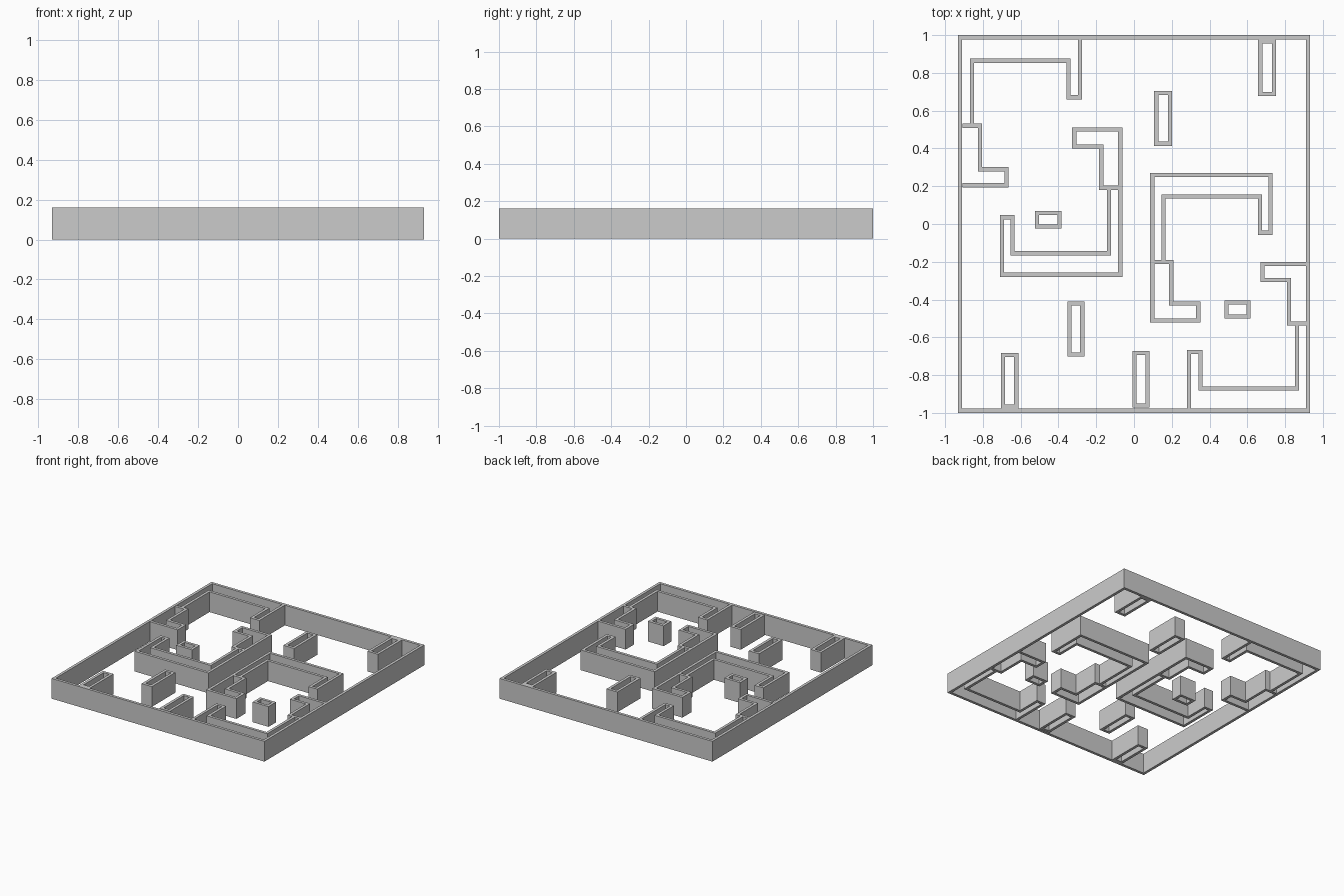
import bpy, bmesh
from mathutils import Vector

if "Cube" in bpy.data.objects:
    bpy.data.objects.remove(bpy.data.objects["Cube"])

H = 0.16          # wall height
T = 0.022         # wall thickness
SHIFT = Vector((0.004, -0.004))


def wall(name, pts, closed=False, shift=SHIFT):
    """Upright wall of constant thickness following a mitred centre line."""
    p = [Vector(q) + shift for q in pts]
    n = len(p)
    segs = n if closed else n - 1
    normals = []
    for i in range(segs):
        d = (p[(i + 1) % n] - p[i]).normalized()
        normals.append(Vector((-d.y, d.x)))
    bm = bmesh.new()
    rows = []
    for i in range(n):
        a = normals[i - 1] if (closed or i > 0) else normals[0]
        b = normals[i] if i < segs else normals[-1]
        off = (a + b) / (1 + a.dot(b)) * T / 2
        l, r = p[i] + off, p[i] - off
        rows.append([bm.verts.new((*c, z)) for c, z in ((l, 0), (r, 0), (r, H), (l, H))])
    for i in range(segs):
        s, e = rows[i], rows[(i + 1) % n]
        for k in range(4):
            j = (k + 1) % 4
            bm.faces.new((s[k], s[j], e[j], e[k]))
    if not closed:
        bm.faces.new(rows[0])
        bm.faces.new(rows[-1])
    bmesh.ops.recalc_face_normals(bm, faces=bm.faces)
    me = bpy.data.meshes.new(name)
    bm.to_mesh(me)
    bm.free()
    ob = bpy.data.objects.new(name, me)
    bpy.context.collection.objects.link(ob)


def ring(name, x0, x1, y0, y1, shift=SHIFT):
    """Hollow rectangular box given by its outer limits."""
    h = T / 2
    x0, x1, y0, y1 = x0 + h, x1 - h, y0 + h, y1 - h
    wall(name, [(x0, y0), (x1, y0), (x1, y1), (x0, y1)], True, shift)


def turned(pts, dx, dy):
    """Same path turned half a revolution about the centre."""
    return [(dx - x, dy - y) for x, y in pts]


# Outer frame
ring("outer_frame", -0.932, 0.932, -1, 1, Vector((0, 0)))

# Corner walls, upper left and lower right
long_corner = [(-.29, .982), (-.29, .675), (-.351, .675), (-.351, .868),
               (-.862, .868), (-.862, .535)]
short_corner = [(-.912, .524), (-.82, .524), (-.82, .294), (-.679, .294),
                (-.679, .209), (-.912, .209)]
for name, path in (("long_corner_wall", long_corner), ("short_corner_wall", short_corner)):
    wall(name + "_left", path)
    wall(name + "_right", turned(path, -.003, .001))

# Central hooked wall loops with their dividers
hook = [(-.077, .505), (-.32, .505), (-.32, .415), (-.177, .415), (-.177, .196),
        (-.137, .196), (-.137, -.151), (-.647, -.151), (-.647, .04),
        (-.703, .04), (-.703, -.265), (-.077, -.265)]
divider = [(-.126, .196), (-.088, .196)]
wall("hooked_wall_left", hook, True)
wall("hooked_wall_right", turned(hook, .016, -.002), True)
wall("divider_left", divider)
wall("divider_right", turned(divider, .016, -.002))

# Free-standing hollow blocks
blocks = [(.653, .748, .682, .982), (.103, .198, .418, .709),
          (-.528, -.388, -.021, .074), (-.357, -.267, -.698, -.405),
          (-.708, -.616, -.974, -.679), (-.013, .079, -.967, -.668),
          (.475, .613, -.496, -.401)]
for i, b in enumerate(blocks):
    ring(f"hollow_block_{i + 1}", *b)
